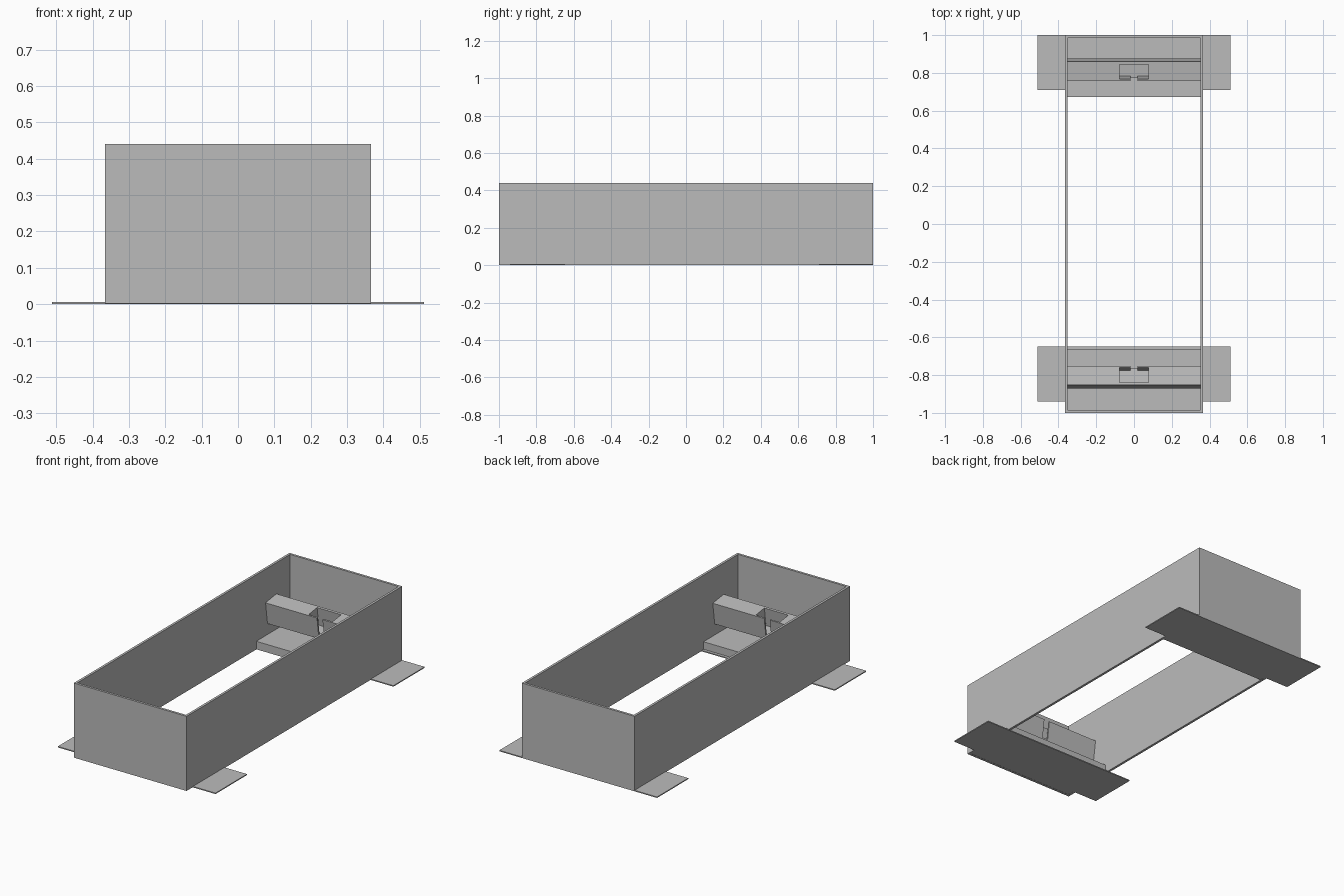
import bpy, bmesh, math
from mathutils import Matrix

cube = bpy.data.objects.get("Cube")
if cube:
    bpy.data.objects.remove(cube, do_unlink=True)

grey = bpy.data.materials.new("plain_grey")
grey.use_nodes = True
COLOUR = (0.5, 0.5, 0.5, 1)
grey.diffuse_color = COLOUR
grey.node_tree.nodes["Principled BSDF"].inputs["Base Color"].default_value = COLOUR


def finish(name, bm, matrix=None):
    """Turn a bmesh into a grey object."""
    if matrix:
        bm.transform(matrix)
    bmesh.ops.recalc_face_normals(bm, faces=bm.faces)
    mesh = bpy.data.meshes.new(name)
    bm.to_mesh(mesh)
    bm.free()
    mesh.materials.append(grey)
    obj = bpy.data.objects.new(name, mesh)
    bpy.context.collection.objects.link(obj)
    return obj


def extrude_outline(bm, outline, z0, z1):
    """Extrude a closed xy outline between two heights."""
    face = bm.faces.new([bm.verts.new((x, y, z0)) for x, y in outline])
    new = bmesh.ops.extrude_face_region(bm, geom=[face])["geom"]
    verts = [v for v in new if isinstance(v, bmesh.types.BMVert)]
    bmesh.ops.translate(bm, verts=verts, vec=(0, 0, z1 - z0))


def rect(half_x, y0, y1):
    return [(-half_x, y0), (half_x, y0), (half_x, y1), (-half_x, y1)]


def block(name, half_x, y0, y1, z0, z1):
    bm = bmesh.new()
    extrude_outline(bm, rect(half_x, y0, y1), z0, z1)
    return finish(name, bm)


HALF_X, WALL, HEIGHT = 0.366, 0.014, 0.44
INNER_X, INNER_Y = HALF_X - WALL, 1 - WALL

# Open rectangular frame: two wall loops bridged top and bottom
bm = bmesh.new()
loops = [[bm.verts.new((x, y, z)) for x, y in rect(hx, -hy, hy)]
         for hx, hy, z in ((HALF_X, 1, 0.002), (HALF_X, 1, HEIGHT),
                           (INNER_X, INNER_Y, HEIGHT), (INNER_X, INNER_Y, 0.002))]
for k in range(4):
    a, b = loops[k], loops[(k + 1) % 4]
    for i in range(4):
        j = (i + 1) % 4
        bm.faces.new((a[i], a[j], b[j], b[i]))
finish("frame_walls", bm)

# Thin base plates that stick out at both sides
block("back_base_plate", 0.512, 0.71, 1.0, 0, 0.006)
block("front_base_plate", 0.512, -0.94, -0.648, 0, 0.006)

# Raised floors inside each end
block("back_floor", INNER_X, 0.672, INNER_Y, 0.003, 0.05)
block("front_floor", INNER_X, -INNER_Y, -0.665, 0.003, 0.05)

# Tilted cross bars with a T-shaped pocket open to the middle
BAR_DEPTH, BAR_HEIGHT, BAR_FLOOR = 0.102, 0.13, 0.02
half_t = [(0.078, 0.088), (0.078, 0.009), (0.018, 0.009), (0.018, 0),
          (INNER_X, 0), (INNER_X, BAR_DEPTH)]
t_outline = half_t + [(-x, y) for x, y in reversed(half_t)]


def cross_bar(name, edge_y, turn):
    bm = bmesh.new()
    extrude_outline(bm, t_outline, BAR_FLOOR - BAR_HEIGHT, 0)
    extrude_outline(bm, rect(INNER_X, 0, BAR_DEPTH), -BAR_HEIGHT, BAR_FLOOR - BAR_HEIGHT)
    place = (Matrix.Rotation(turn, 4, "Z") @ Matrix.Translation((0, edge_y, 0.243))
             @ Matrix.Rotation(math.radians(8), 4, "X"))
    return finish(name, bm, place)


cross_bar("back_cross_bar", 0.758, 0)
cross_bar("front_cross_bar", 0.751, math.pi)
